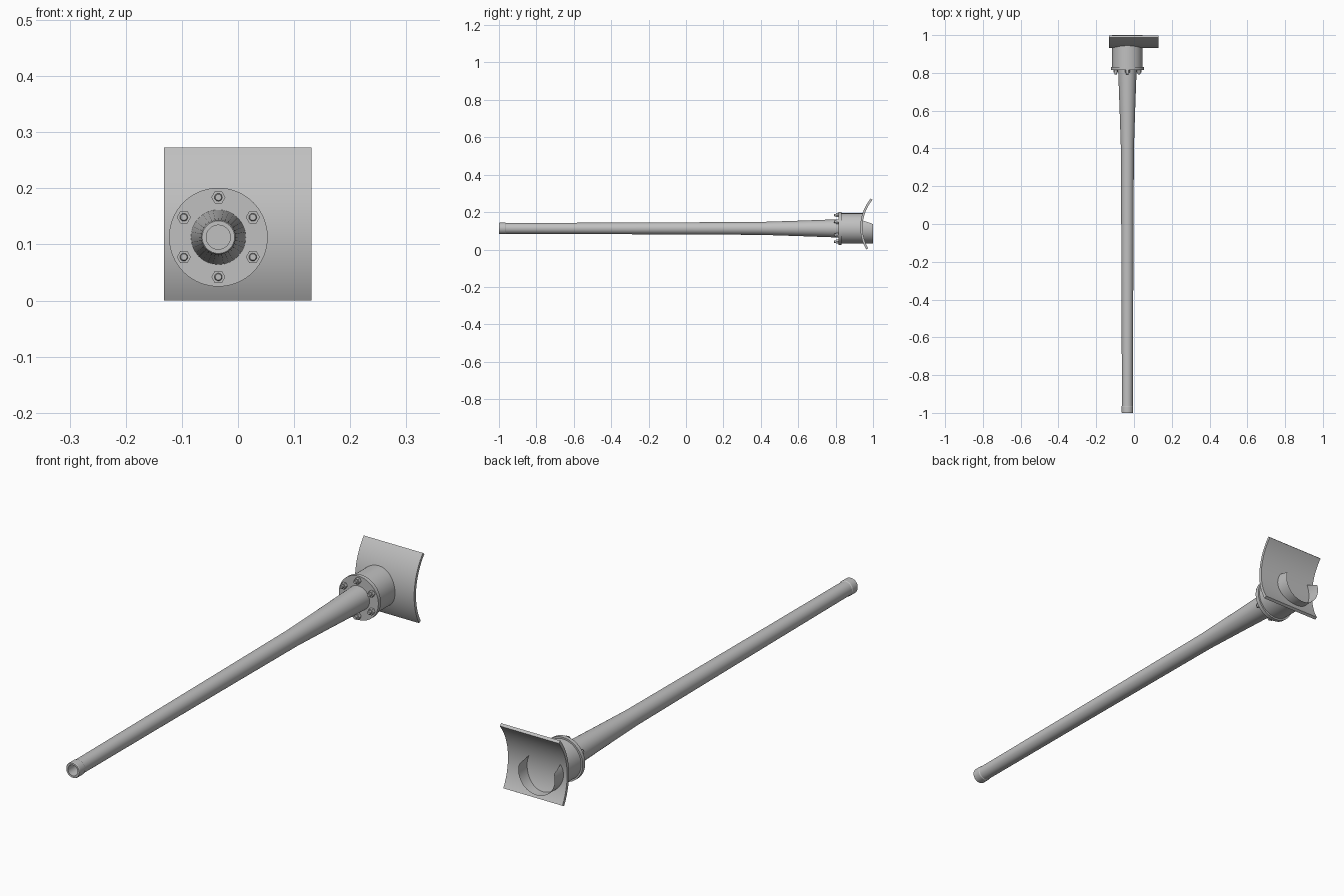
import bpy, bmesh, math

if "Cube" in bpy.data.objects:
    bpy.data.objects.remove(bpy.data.objects["Cube"])

CX, CZ = -0.035, 0.113          # barrel axis
PY, PZ, PR, PT = 1.172, 0.119, 0.24, 0.012   # curved plate: centre, radius, thickness

steel = bpy.data.materials.new("grey steel")
steel.diffuse_color = (0.53, 0.53, 0.53, 1)
steel.use_nodes = True
steel.node_tree.nodes["Principled BSDF"].inputs["Base Color"].default_value = steel.diffuse_color


def finish(name, bm, angle=30):
    bmesh.ops.recalc_face_normals(bm, faces=bm.faces)
    me = bpy.data.meshes.new(name)
    bm.to_mesh(me)
    bm.free()
    me.materials.append(steel)
    ob = bpy.data.objects.new(name, me)
    bpy.context.collection.objects.link(ob)
    bpy.ops.object.select_all(action='DESELECT')
    ob.select_set(True)
    bpy.context.view_layer.objects.active = ob
    bpy.ops.object.shade_smooth_by_angle(angle=math.radians(angle))
    return ob


def lathe(name, profile, n=32, cx=CX, cz=CZ):
    """Turn (radius, y) points around an axis along y, closing both ends."""
    bm = bmesh.new()
    rings = [[bm.verts.new((cx + r * math.cos(2 * math.pi * i / n), y,
                            cz + r * math.sin(2 * math.pi * i / n)))
              for i in range(n)] for r, y in profile]
    for a, b in zip(rings, rings[1:]):
        for i in range(n):
            j = (i + 1) % n
            bm.faces.new((a[i], a[j], b[j], b[i]))
    bm.faces.new(rings[0])
    bm.faces.new(rings[-1])
    return finish(name, bm)


# Barrel with bore, muzzle collar and tapered root
lathe("barrel", [(0.0215, -0.90), (0.0215, -1.0), (0.029, -1.0), (0.031, -0.997),
                 (0.031, -0.966), (0.029, -0.963), (0.0305, -0.48), (0.0325, 0.0),
                 (0.0345, 0.40), (0.041, 0.60), (0.049, 0.82)])

# Bolted flange
lathe("flange", [(0.088, 0.816), (0.088, 0.832)], 64)

# Hexagonal nuts with studs
for k in range(6):
    a = math.radians(90 + 60 * k)
    x, z = CX + 0.071 * math.cos(a), CZ + 0.071 * math.sin(a)
    lathe(f"nut_{k + 1}", [(0.0125, 0.802), (0.0125, 0.817)], 6, x, z)
    lathe(f"stud_{k + 1}", [(0.0055, 0.792), (0.007, 0.794), (0.007, 0.804)], 16, x, z)

# Socket tube: upper edge meets the plate, lower edge runs on behind it
bm = bmesh.new()
N, R = 96, 0.081
front, back = [], []
for i in range(N):
    a = 2 * math.pi * i / N
    x, z = CX + R * math.cos(a), CZ + R * math.sin(a)
    plate_y = PY - math.sqrt((PR - PT / 2) ** 2 - (z - PZ) ** 2)
    t = min(1, max(0, (0.157 - z) / 0.02))
    front.append(bm.verts.new((x, 0.83, z)))
    back.append(bm.verts.new((x, plate_y + (1.0 - plate_y) * t, z)))
for i in range(N):
    j = (i + 1) % N
    bm.faces.new((front[i], front[j], back[j], back[i]))
finish("socket_tube", bm)

# Curved mounting plate
bm = bmesh.new()
S = 32
a0, a1 = math.asin(-PZ / PR), math.asin((0.273 - PZ) / PR)
rows = []
for i in range(S + 1):
    a = a0 + (a1 - a0) * i / S
    rows.append([bm.verts.new((x, PY - r * math.cos(a), PZ + r * math.sin(a)))
                 for x, r in ((-0.132, PR), (0.131, PR), (0.131, PR - PT), (-0.132, PR - PT))])
for p, q in zip(rows, rows[1:]):
    for k in range(4):
        m = (k + 1) % 4
        bm.faces.new((p[k], p[m], q[m], q[k]))
bm.faces.new(rows[0])
bm.faces.new(rows[-1])
finish("mounting_plate", bm)
